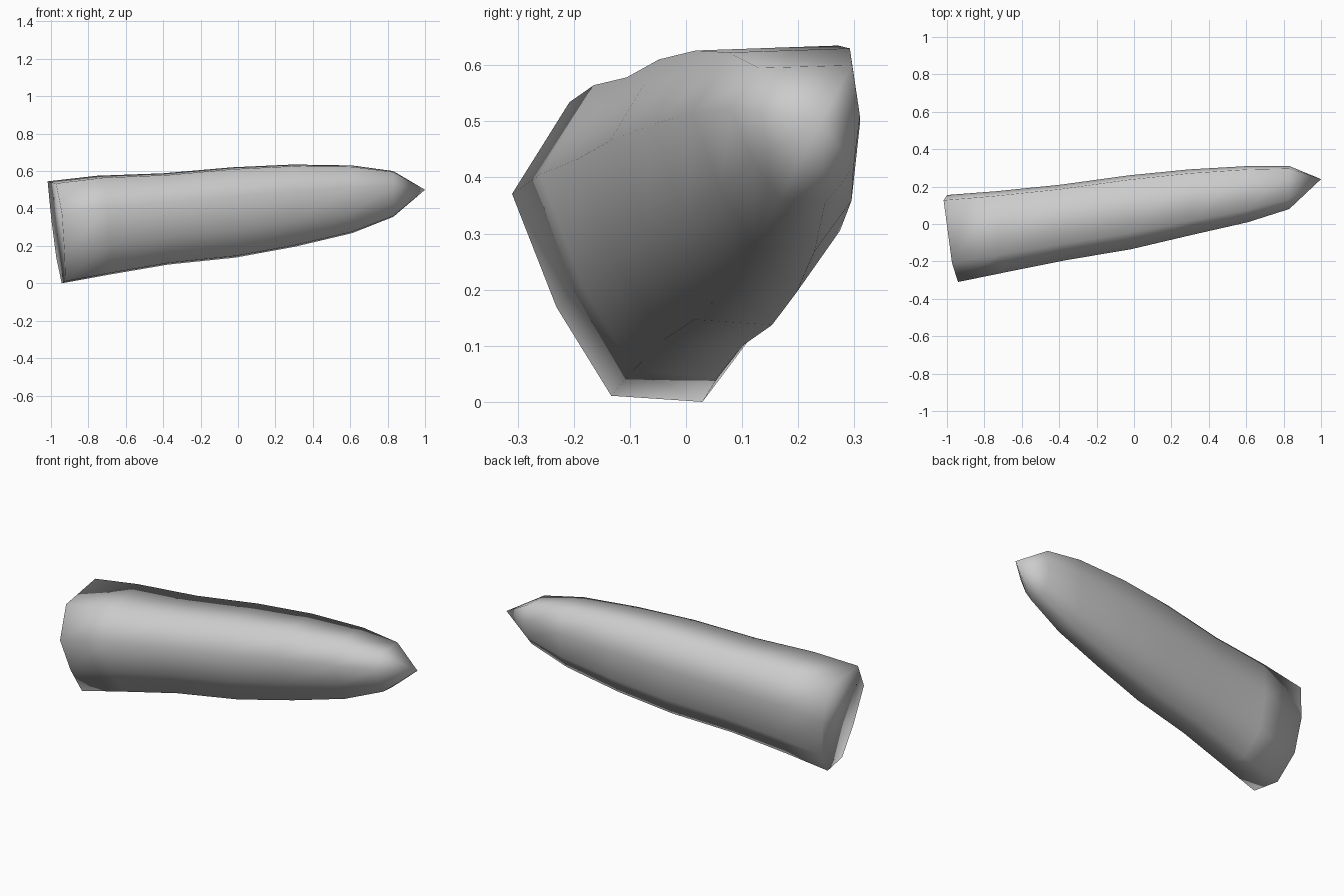
import bpy
import bmesh

cube = bpy.data.objects.get("Cube")
if cube:
    bpy.data.objects.remove(cube, do_unlink=True)

# One plain grey for the whole body
grey = bpy.data.materials.new("plain grey")
grey.use_nodes = True
colour = (0.6, 0.6, 0.6, 1)
grey.diffuse_color = colour
grey.node_tree.nodes["Principled BSDF"].inputs["Base Color"].default_value = colour

# Eight-sided cross-section, as fractions of each ring's width and height
section = [(0, .68), (.22, .98), (.94, 1), (1, .63),
           (.95, .25), (.73, 0), (.38, .02), (.17, .31)]

# Rings along the body: x at centre, slant, lowest y, highest y, lowest z, highest z
rings = [
    (-.96, 1, -.31, .155, 0, .545),
    (-.71, .8, -.26, .175, .045, .575),
    (-.38, .4, -.195, .21, .1, .588),
    (-.02, .25, -.135, .26, .137, .62),
    (.3, .15, -.06, .292, .195, .635),
    (.61, 0, .01, .31, .268, .63),
    (.83, 0, .08, .31, .355, .6),
]
tip_point = (1, .24, .5)


def add_ring(bm, x, slant, y0, y1, z0, z1):
    """Add one cross-section, leaning back towards its upper far side."""
    ring = []
    for u, v in section:
        y, z = y0 + u * (y1 - y0), z0 + v * (z1 - z0)
        lean = .13 * (y - (y0 + y1) / 2) + .115 * (z - (z0 + z1) / 2)
        ring.append(bm.verts.new((x - slant * lean, y, z)))
    return ring


# Loft the rings, close the blunt end and gather the other into a point
bm = bmesh.new()
loops = [add_ring(bm, *ring) for ring in rings]
tip = bm.verts.new(tip_point)
count = len(section)
for i in range(count):
    j = (i + 1) % count
    for a, b in zip(loops, loops[1:]):
        bm.faces.new((a[i], a[j], b[j], b[i]))
    bm.faces.new((loops[-1][i], loops[-1][j], tip))
bm.faces.new(loops[0])
bmesh.ops.recalc_face_normals(bm, faces=bm.faces[:])
for face in bm.faces:
    face.smooth = True

mesh = bpy.data.meshes.new("pointed_body")
bm.to_mesh(mesh)
bm.free()
mesh.materials.append(grey)
body = bpy.data.objects.new("pointed_body", mesh)
bpy.context.collection.objects.link(body)
